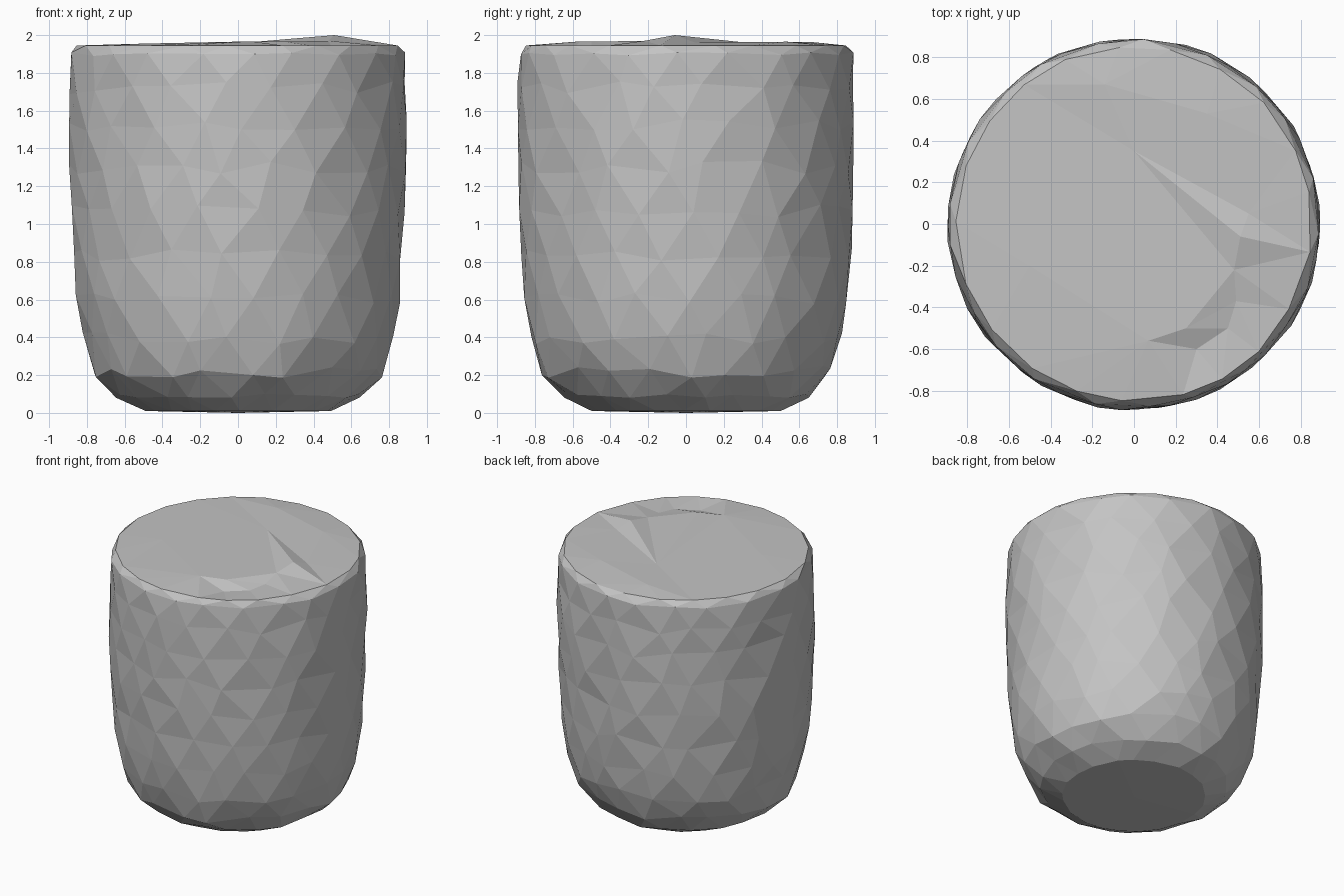
import bpy, bmesh, math, random
from mathutils import Vector
from mathutils.geometry import delaunay_2d_cdt

if "Cube" in bpy.data.objects:
    bpy.data.objects.remove(bpy.data.objects["Cube"])

random.seed(4)
SIDES = 21

# Single plain grey material
grey = bpy.data.materials.new("stone_grey")
grey.use_nodes = True
colour = (0.55, 0.55, 0.55, 1)
grey.diffuse_color = colour
grey.node_tree.nodes["Principled BSDF"].inputs["Base Color"].default_value = colour

# Rounded cup outline: radius, height
profile = [(0.5, 0.01), (0.65, 0.09), (0.765, 0.22), (0.825, 0.4), (0.86, 0.6),
           (0.875, 0.83), (0.888, 1.07), (0.894, 1.3), (0.896, 1.52),
           (0.892, 1.72), (0.885, 1.9), (0.855, 1.945)]

bm = bmesh.new()

# Hand-cut rings, each turned half a step from the one below
rings = []
for level, (radius, height) in enumerate(profile):
    at_end = level in (0, len(profile) - 1)
    wobble = 0.0 if at_end else 0.035
    ring = []
    for i in range(SIDES):
        angle = math.tau * (i + 0.5 * (level % 2) + random.uniform(-0.2, 0.2)) / SIDES
        r = radius + random.uniform(-0.008, 0.003)
        z = height + random.uniform(-wobble, wobble) * (0.3 if level in (1, 10) else 1)
        ring.append(bm.verts.new((r * math.cos(angle), r * math.sin(angle), z)))
    rings.append(ring)

# Triangulated wall
for level, (low, high) in enumerate(zip(rings, rings[1:])):
    for i in range(SIDES):
        j = (i + 1) % SIDES
        if level % 2 == 0:
            bm.faces.new((low[i], low[j], high[i]))
            bm.faces.new((low[j], high[j], high[i]))
        else:
            bm.faces.new((low[i], high[j], high[i]))
            bm.faces.new((low[i], low[j], high[j]))

# Flat underside, very slightly bowed
base = bm.verts.new((0, 0, 0))
for a, b in zip(rings[0], rings[0][1:] + rings[0][:1]):
    bm.faces.new((base, b, a))

# Uneven lid with a lifted, chipped corner
chips = [(0.51, -0.06, 2.0), (0.55, 0.05, 1.96), (0.48, -0.22, 1.97),
         (0.49, -0.37, 1.945), (0.45, -0.5, 1.935), (0.3, -0.6, 1.925),
         (0.07, -0.56, 1.967), (0.25, -0.5, 1.965), (0.35, 0.53, 1.965),
         (-0.14, 0.67, 1.963), (0, 0.35, 1.957), (-0.5, -0.2, 1.955)]
lid = rings[-1] + [bm.verts.new(p) for p in chips]
flat = [Vector(v.co.xy) for v in lid]
rim_edges = [(i, (i + 1) % SIDES) for i in range(SIDES)]
_, _, triangles, origins, _, _ = delaunay_2d_cdt(flat, rim_edges, [], 1, 1e-6)
for tri in triangles:
    bm.faces.new([lid[origins[k][0]] for k in tri])

bmesh.ops.recalc_face_normals(bm, faces=bm.faces[:])
mesh = bpy.data.meshes.new("rounded_block")
bm.to_mesh(mesh)
bm.free()
mesh.materials.append(grey)
block = bpy.data.objects.new("rounded_block", mesh)
bpy.context.scene.collection.objects.link(block)
